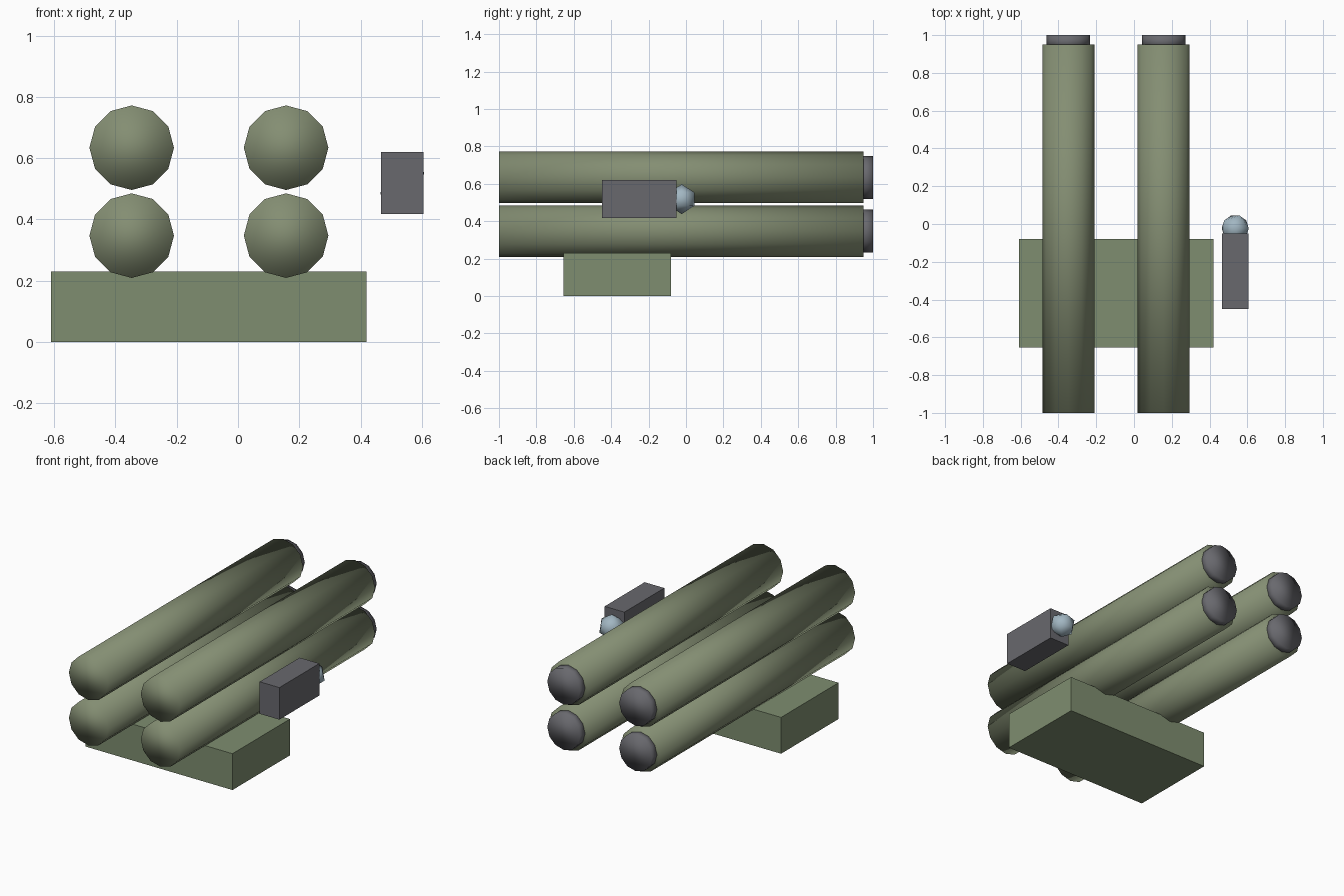
import bpy
from math import radians

if "Cube" in bpy.data.objects:
    bpy.data.objects.remove(bpy.data.objects["Cube"])


def material(name, rgb):
    m = bpy.data.materials.new(name)
    m.diffuse_color = (*rgb, 1)
    m.use_nodes = True
    m.node_tree.nodes["Principled BSDF"].inputs["Base Color"].default_value = m.diffuse_color
    return m


green = material("olive_green", (0.23, 0.27, 0.17))
base_green = material("base_green", (0.21, 0.27, 0.16))
dark = material("dark_grey", (0.14, 0.14, 0.155))
glass = material("lens_blue", (0.36, 0.47, 0.54))


def finish(name, mat, smooth=False):
    ob = bpy.context.object
    ob.name = name
    ob.data.materials.append(mat)
    if smooth:
        bpy.ops.object.shade_smooth()
    return ob


def box(name, lo, hi, mat):
    bpy.ops.mesh.primitive_cube_add(size=1, location=[(a + b) / 2 for a, b in zip(lo, hi)])
    bpy.context.object.scale = [b - a for a, b in zip(lo, hi)]
    bpy.ops.object.transform_apply(location=False, rotation=False, scale=True)
    return finish(name, mat)


def rod(name, x, z, y0, y1, radius, mat):
    bpy.ops.mesh.primitive_cylinder_add(vertices=12, radius=radius, depth=y1 - y0,
                                        location=(x, (y0 + y1) / 2, z),
                                        rotation=(radians(90), 0, 0))
    return finish(name, mat, smooth=True)


# Mounting block under the tubes
box("mounting_block", (-0.61, -0.655, 0), (0.42, -0.08, 0.23), base_green)

# Two by two launch tubes, each with a dark end cap
for side, x in (("left", -0.347), ("right", 0.157)):
    for level, z in (("lower", 0.347), ("upper", 0.634)):
        rod(f"{level}_{side}_tube", x, z, -1.0, 0.95, 0.138, green)
        rod(f"{level}_{side}_cap", x, z, 0.93, 1.0, 0.115, dark)

# Sight box beside the tubes with a faceted lens
box("sight_box", (0.467, -0.45, 0.417), (0.605, -0.05, 0.62), dark)
bpy.ops.mesh.primitive_ico_sphere_add(subdivisions=1, radius=0.08, location=(0.536, -0.023, 0.518))
finish("sight_lens", glass, smooth=True)
